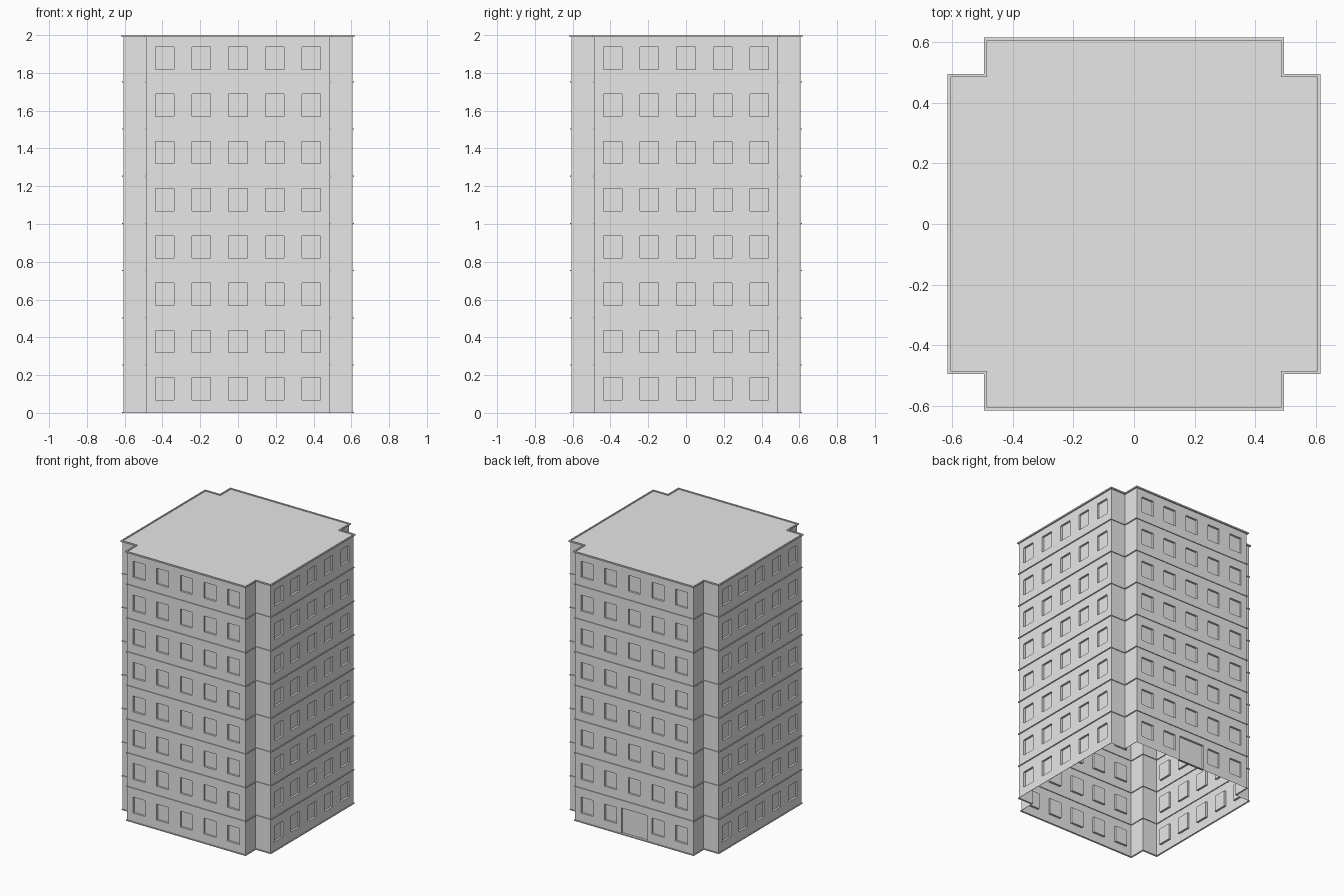
import bpy, bmesh
from mathutils import Vector

if "Cube" in bpy.data.objects:
    bpy.data.objects.remove(bpy.data.objects["Cube"], do_unlink=True)

FLOORS, STOREY, TOP = 8, 0.25, 1.99
WALL, NOTCH = 0.607, 0.485          # face distance and corner notch
BAY = 2 * NOTCH / 5                 # window spacing
LEDGE = 0.006
WIN_W, WIN_H, WIN_Z = 0.098, 0.118, 0.128
DOOR_W, DOOR_H = 0.21, 0.195
RECESS = 0.015

grey = bpy.data.materials.new("light_grey")
grey.use_nodes = True
grey.diffuse_color = (0.8, 0.8, 0.8, 1)
grey.node_tree.nodes["Principled BSDF"].inputs["Base Color"].default_value = (0.8, 0.8, 0.8, 1)


def outline(offset):
    """Notched square outline, counter-clockwise, with bay splits on each side."""
    a, b = WALL + offset, NOTCH + offset
    side = [(u, -a) for u in (-b, -1.5 * BAY, -0.12, 0.12, 1.5 * BAY, b)] + [(b, -b)]
    points = []
    for _ in range(4):
        points += side
        side = [(-y, x) for x, y in side]
    return points


def add_ring(bm, z, offset):
    return [bm.verts.new((x, y, z)) for x, y in outline(offset)]


def bridge(bm, low, high):
    n = len(low)
    return [bm.faces.new((low[i], low[(i + 1) % n], high[(i + 1) % n], high[i]))
            for i in range(n)]


def finish(bm, name):
    mesh = bpy.data.meshes.new(name)
    bm.to_mesh(mesh)
    bm.free()
    mesh.materials.append(grey)
    obj = bpy.data.objects.new(name, mesh)
    bpy.context.collection.objects.link(obj)


# Walls with a thin ledge under each storey, open at the bottom
bm = bmesh.new()
openings = []
previous = None
for floor in range(FLOORS):
    z = floor * STOREY
    rings = [add_ring(bm, z, LEDGE), add_ring(bm, z + LEDGE, LEDGE), add_ring(bm, z + LEDGE, 0)]
    if previous:
        bridge(bm, previous, rings[0])
    bridge(bm, rings[0], rings[1])
    bridge(bm, rings[1], rings[2])
    previous = add_ring(bm, min(z + STOREY, TOP), 0)
    for i, face in enumerate(bridge(bm, rings[2], previous)):
        side, bay = divmod(i, 7)
        if bay < 5:
            openings.append((face, floor, side, bay))

# Recessed windows, and one door in the middle of the back
bmesh.ops.inset_individual(bm, faces=[o[0] for o in openings], thickness=0.01)
for face, floor, side, bay in openings:
    is_door = floor == 0 and side == 2 and bay == 2
    width, height = (DOOR_W, DOOR_H) if is_door else (WIN_W, WIN_H)
    mid_z = floor * STOREY + WIN_Z
    low, high = mid_z - height / 2, mid_z + height / 2
    if is_door:
        low, high = LEDGE + 0.001, DOOR_H
    face.normal_update()
    normal = face.normal.copy()
    along = Vector((0, 0, 1)).cross(normal)
    center = normal * WALL + along * (bay - 2) * BAY
    old = face.calc_center_median()
    for v in face.verts:
        sign = 1 if (v.co - old).dot(along) > 0 else -1
        z = high if v.co.z > old.z else low
        v.co = center + along * sign * width / 2 + Vector((0, 0, z))
panes = bmesh.ops.extrude_discrete_faces(bm, faces=[o[0] for o in openings])["faces"]
for face in panes:
    face.normal_update()
    bmesh.ops.translate(bm, verts=face.verts, vec=-face.normal * RECESS)
finish(bm, "tower_walls")

# Roof slab with a slim raised rim
bm = bmesh.new()
rings = [add_ring(bm, z, d) for z, d in
         ((TOP, 0), (TOP, 0.01), (2, 0.01), (2, 0), (TOP + 0.004, 0))]
for low, high in zip(rings, rings[1:]):
    bridge(bm, low, high)
bm.faces.new(rings[-1])
finish(bm, "roof_slab")
